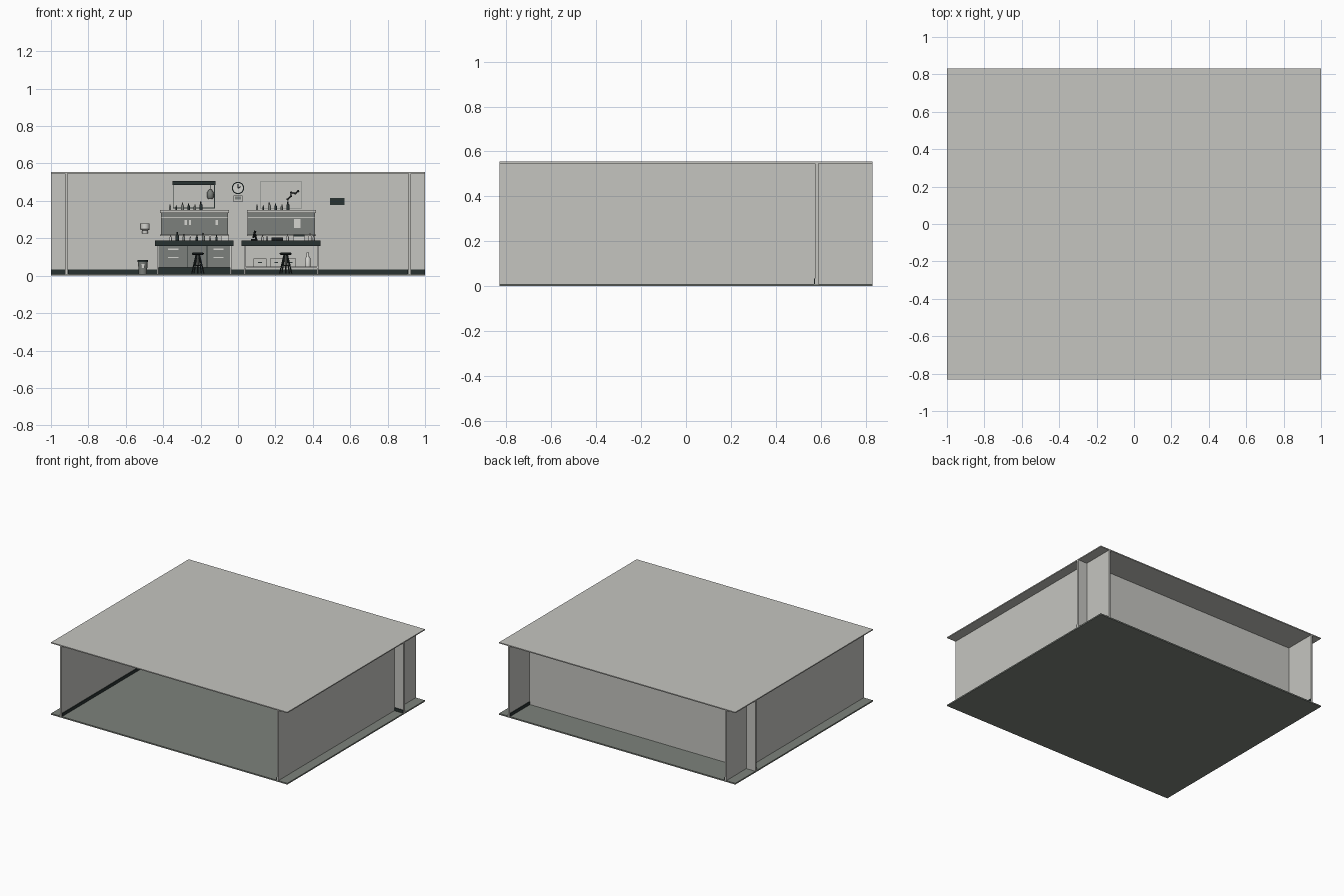
import bpy, bmesh, math
from mathutils import Vector

if "Cube" in bpy.data.objects:
    bpy.data.objects.remove(bpy.data.objects["Cube"])


def material(name, r, g, b):
    m = bpy.data.materials.new(name)
    m.diffuse_color = (r, g, b, 1)
    m.use_nodes = True
    m.node_tree.nodes["Principled BSDF"].inputs["Base Color"].default_value = m.diffuse_color
    return m


PALE = material("pale_wall", 0.56, 0.56, 0.53)
GREY = material("floor_grey", 0.205, 0.225, 0.20)
DARK = material("dark_trim", 0.022, 0.032, 0.031)
MID = material("cabinet_grey", 0.20, 0.215, 0.20)
BLACK = material("black", 0.01, 0.012, 0.012)
WHITE = material("white", 0.66, 0.66, 0.63)


def finish(name, bm, mat, smooth=False):
    bmesh.ops.recalc_face_normals(bm, faces=bm.faces)
    me = bpy.data.meshes.new(name)
    bm.to_mesh(me)
    bm.free()
    me.materials.append(mat)
    ob = bpy.data.objects.new(name, me)
    bpy.context.collection.objects.link(ob)
    if smooth:
        bpy.context.view_layer.objects.active = ob
        ob.select_set(True)
        bpy.ops.object.shade_smooth_by_angle(angle=math.radians(35))
        ob.select_set(False)
    return ob


def box(name, mat, x0, x1, y0, y1, z0, z1):
    bm = bmesh.new()
    bmesh.ops.create_cube(bm, size=1)
    for v in bm.verts:
        v.co = ((x0 + x1) / 2 + v.co.x * (x1 - x0),
                (y0 + y1) / 2 + v.co.y * (y1 - y0),
                (z0 + z1) / 2 + v.co.z * (z1 - z0))
    return finish(name, bm, mat)


def lathe(name, mat, x, y, z, profile, sides=16):
    """Spin (radius, height) points around a vertical axis."""
    bm = bmesh.new()
    rings = [[bm.verts.new((x + r * math.cos(i * math.tau / sides),
                            y + r * math.sin(i * math.tau / sides), z + h))
              for i in range(sides)] for r, h in profile]
    for a, b in zip(rings, rings[1:]):
        for i in range(sides):
            j = (i + 1) % sides
            bm.faces.new((a[i], a[j], b[j], b[i]))
    bm.faces.new(rings[0])
    bm.faces.new(rings[-1])
    return finish(name, bm, mat, True)


def rod(name, mat, a, b, r, sides=10):
    a, b = Vector(a), Vector(b)
    bm = bmesh.new()
    bmesh.ops.create_cone(bm, cap_ends=True, segments=sides, radius1=r, radius2=r, depth=(b - a).length)
    rot = (b - a).to_track_quat('Z', 'Y')
    for v in bm.verts:
        v.co = rot @ v.co + (a + b) / 2
    return finish(name, bm, mat, True)


def bottle(x, y, z, h, mat):
    r = h * 0.2
    lathe("bottle", mat, x, y, z, [(r, 0), (r, h * .55), (r * .45, h * .72), (r * .45, h)], 12)


def frame(name, mat, x0, x1, z0, z1, t):
    y0, y1 = WALL - 0.008, WALL
    box(name + "_left", mat, x0, x0 + t, y0, y1, z0, z1)
    box(name + "_right", mat, x1 - t, x1, y0, y1, z0, z1)
    box(name + "_bottom", mat, x0, x1, y0, y1, z0, z0 + t)
    box(name + "_top", mat, x0, x1, y0, y1, z1 - t, z1)


WALL = 0.575      # front face of the back wall
FRONT = 0.41      # front of the benches

# Room shell
box("floor", GREY, -1, 1, -0.832, 0.832, 0, 0.01)
box("ceiling", PALE, -1, 1, -0.832, 0.832, 0.546, 0.554)
box("back_wall", PALE, -1, 1, WALL, 0.59, 0.01, 0.546)
box("back_baseboard", DARK, -1, 1, WALL - 0.005, WALL, 0.01, 0.033)
for s in (-1, 1):
    xs = sorted((s * 0.912, s * 0.924))
    box("side_wall", PALE, *xs, -0.832, 0.832, 0.01, 0.546)
    xs = sorted((s * 0.907, s * 0.912))
    box("side_baseboard", DARK, *xs, -0.828, 0.828, 0.01, 0.033)

# Benches with wall cabinets above
for x0 in (-0.445, 0.02):
    x1 = x0 + 0.422
    box("worktop", DARK, x0, x1, FRONT, WALL, 0.16, 0.188)
    for x in (x0 + 0.012, x1 - 0.02):
        for y in (FRONT + 0.012, WALL - 0.03):
            box("bench_leg", WHITE, x, x + 0.008, y, y + 0.008, 0.01, 0.16)
    c0, c1 = x0 + 0.032, x1 - 0.03
    box("wall_cabinet", MID, c0, c1, 0.495, WALL, 0.22, 0.335)
    box("cabinet_top", PALE, c0 - 0.004, c1 + 0.004, 0.485, WALL, 0.335, 0.352)
    box("cabinet_rail", PALE, c0, c1, 0.49, 0.495, 0.309, 0.313)
    box("cabinet_base", PALE, c0 - 0.004, c1 + 0.004, 0.485, WALL, 0.213, 0.22)
    # Bottles on top of the cabinet
    for i, h in enumerate((0.03, 0.025, 0.04, 0.035, 0.03, 0.045)):
        bottle(c0 + 0.05 + i * 0.033, 0.53, 0.352, h, DARK if i % 2 else MID)

# Left bench storage
box("bench_cabinet", MID, -0.428, -0.04, FRONT + 0.02, WALL - 0.01, 0.045, 0.16)
box("cabinet_plinth", DARK, -0.428, -0.04, FRONT + 0.03, WALL - 0.01, 0.01, 0.045)
for x in (-0.268, -0.166):
    box("cabinet_seam", DARK, x - 0.002, x + 0.002, FRONT + 0.016, FRONT + 0.02, 0.045, 0.158)
for xa, xb in ((-0.42, -0.272), (-0.162, -0.045)):
    for z in (0.098, 0.142):
        mid = (xa + xb) / 2
        box("drawer_front", MID, xa, xb, FRONT + 0.012, FRONT + 0.02, z - 0.019, z + 0.014)
        box("drawer_handle", WHITE, mid - 0.027, mid + 0.027, FRONT + 0.004, FRONT + 0.012, z - 0.004, z + 0.003)

# Right bench open shelf with boxes
box("lower_shelf", WHITE, 0.035, 0.425, FRONT + 0.012, WALL - 0.02, 0.04, 0.05)
for x, w in ((0.083, 0.07), (0.17, 0.07), (0.255, 0.055)):
    box("storage_box", PALE, x, x + w, 0.44, 0.53, 0.05, 0.092)
    box("box_label", DARK, x + w / 2 - 0.01, x + w / 2 + 0.01, 0.436, 0.44, 0.068, 0.074)
bottle(0.373, 0.48, 0.05, 0.075, WHITE)

# Stools
for x in (-0.215, 0.255):
    y = 0.365
    lathe("stool_seat", DARK, x, y, 0.112, [(0.027, 0), (0.032, 0.004), (0.032, 0.009), (0.027, 0.012)], 20)
    rod("stool_post", MID, (x, y, 0.05), (x, y, 0.113), 0.006)
    lathe("stool_ring", DARK, x, y, 0.052, [(0.025, 0), (0.025, 0.004)], 16)
    for i in range(5):
        a = math.tau * i / 5 + 0.3
        c, s = math.cos(a), math.sin(a)
        rod("stool_leg", DARK, (x + .01 * c, y + .01 * s, 0.11), (x + .034 * c, y + .034 * s, 0.012), 0.0035, 8)

# Items on the left bench
for i, h in enumerate((0.03, 0.045, 0.035, 0.025, 0.03, 0.04, 0.025, 0.03)):
    bottle(-0.36 + i * 0.035, 0.45 + 0.015 * (i % 2), 0.188, h, (WHITE, DARK, MID)[i % 3])
box("test_tube_rack", WHITE, -0.09, -0.05, 0.44, 0.46, 0.188, 0.215)

# Items on the right bench: microscope, tray and instrument
box("microscope_base", BLACK, 0.07, 0.105, 0.44, 0.475, 0.188, 0.195)
rod("microscope_arm", BLACK, (0.097, 0.458, 0.195), (0.092, 0.458, 0.222), 0.005)
rod("microscope_tube", BLACK, (0.082, 0.458, 0.202), (0.092, 0.458, 0.24), 0.006)
box("tray", BLACK, 0.18, 0.24, 0.435, 0.48, 0.188, 0.204)
box("instrument", WHITE, 0.298, 0.355, 0.43, 0.48, 0.188, 0.21)
box("instrument_lid", DARK, 0.298, 0.355, 0.43, 0.48, 0.21, 0.22)
for x, h in ((0.13, 0.03), (0.155, 0.025), (0.265, 0.035), (0.385, 0.04), (0.405, 0.03)):
    bottle(x, 0.46, 0.188, h, PALE)
box("notice_card", WHITE, 0.30, 0.335, 0.491, 0.495, 0.255, 0.302)
for x in (-0.285, -0.262, -0.12):
    box("cabinet_note", WHITE, x, x + 0.012, 0.491, 0.495, 0.27, 0.298)

# Left wall board with roller and hanging lamp
frame("left_board_frame", DARK, -0.348, -0.123, 0.36, 0.505, 0.004)
box("left_board", PALE, -0.344, -0.127, WALL - 0.003, WALL, 0.364, 0.5)
box("board_roller", DARK, -0.35, -0.121, WALL - 0.015, WALL, 0.486, 0.506)
lathe("hanging_shade", MID, -0.148, WALL - 0.025, 0.41, [(0.012, 0), (0.019, 0.012), (0.018, 0.035), (0.006, 0.052)])
rod("shade_cord", DARK, (-0.148, WALL - 0.025, 0.46), (-0.148, WALL - 0.01, 0.488), 0.002)

# Right wall board with jointed model
frame("right_board_frame", MID, 0.117, 0.342, 0.36, 0.505, 0.003)
box("right_board", PALE, 0.12, 0.339, WALL - 0.003, WALL, 0.363, 0.502)
joints = [(0.265, 0.408), (0.283, 0.425), (0.285, 0.445), (0.306, 0.44), (0.322, 0.452)]
for a, b in zip(joints, joints[1:]):
    rod("model_link", BLACK, (a[0], WALL - 0.008, a[1]), (b[0], WALL - 0.008, b[1]), 0.003)
for x, z in joints:
    rod("model_joint", BLACK, (x, WALL - 0.012, z), (x, WALL - 0.003, z), 0.006)

# Clock and the small box beneath it
rod("clock_rim", DARK, (0, WALL - 0.012, 0.469), (0, WALL, 0.469), 0.033, 32)
rod("clock_face", WHITE, (0, WALL - 0.014, 0.469), (0, WALL - 0.011, 0.469), 0.027, 32)
for x, z in ((0, 0.49), (0.013, 0.474)):
    rod("clock_hand", BLACK, (0, WALL - 0.015, 0.469), (x, WALL - 0.015, z), 0.002, 6)
box("wall_box", PALE, -0.024, 0.024, WALL - 0.02, WALL, 0.393, 0.43)
box("wall_box_panel", MID, -0.016, 0.016, WALL - 0.023, WALL - 0.02, 0.408, 0.424)

# Dark sign, towel holder and waste bin
box("wall_sign", DARK, 0.491, 0.57, WALL - 0.008, WALL, 0.377, 0.415)
lathe("towel_holder", WHITE, -0.497, WALL - 0.025, 0.225, [(0.015, 0), (0.017, 0.018), (0.024, 0.024), (0.024, 0.053)])
lathe("waste_bin", MID, -0.509, 0.53, 0.01, [(0.022, 0), (0.026, 0.07)], 20)
lathe("bin_rim", DARK, -0.509, 0.53, 0.073, [(0.029, 0), (0.029, 0.012)], 20)
box("bin_label", WHITE, -0.518, -0.5, 0.5, 0.506, 0.04, 0.062)
